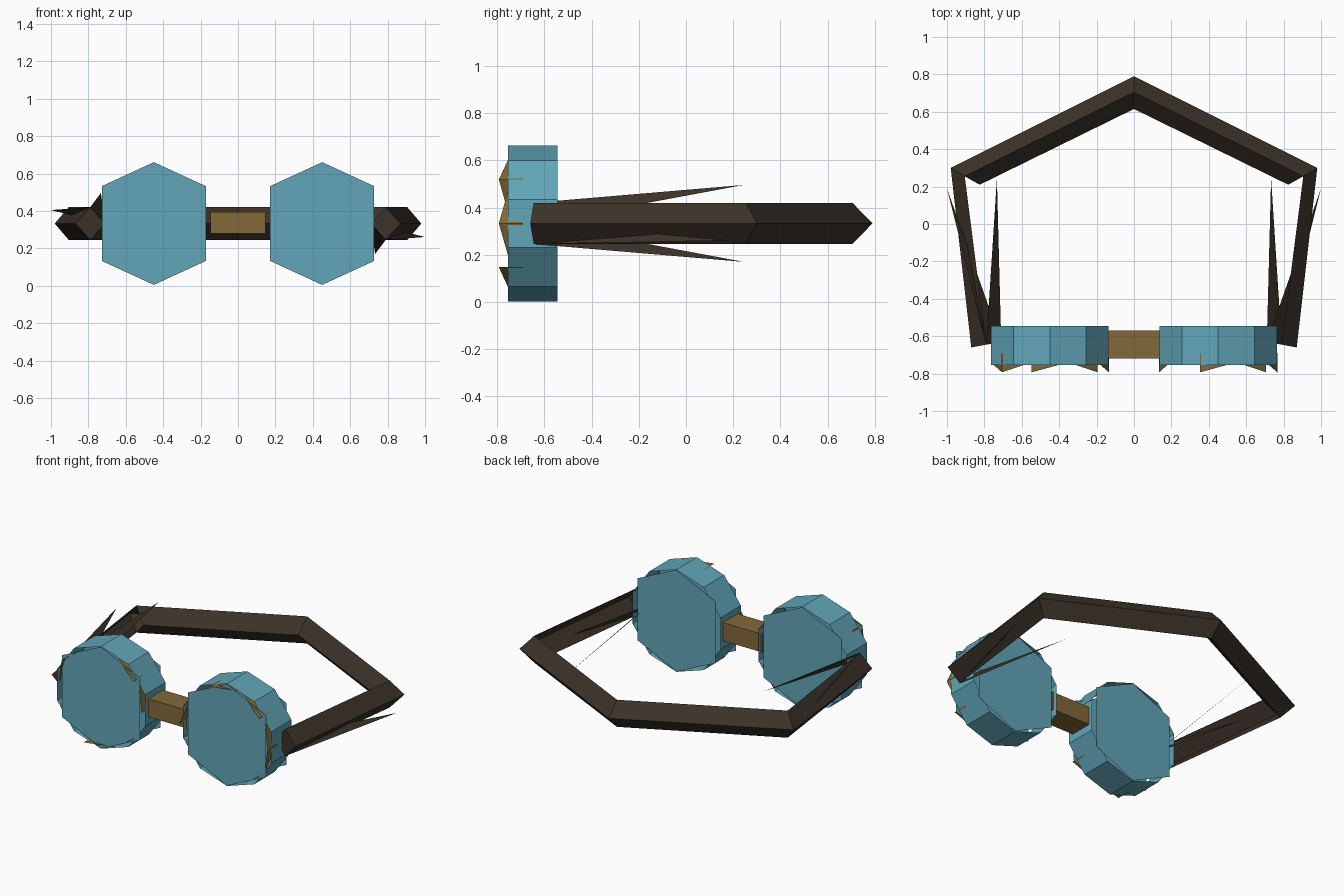
import bpy
from math import sin, cos, radians

if "Cube" in bpy.data.objects:
    bpy.data.objects.remove(bpy.data.objects["Cube"])

ZC = 0.333          # height of the centre line
LENS_X, LENS_R = 0.45, 0.33
FRONT, BACK = -0.755, -0.545


def material(name, rgb):
    m = bpy.data.materials.new(name)
    m.diffuse_color = (*rgb, 1)
    m.use_nodes = True
    m.node_tree.nodes["Principled BSDF"].inputs["Base Color"].default_value = m.diffuse_color
    return m


BLUE = material("blue_glass", (0.12, 0.38, 0.48))
BRASS = material("brass", (0.23, 0.14, 0.04))
LEATHER = material("dark_leather", (0.045, 0.032, 0.022))


def make(name, verts, faces, mat):
    me = bpy.data.meshes.new(name)
    me.from_pydata(verts, [], faces)
    me.materials.append(mat)
    ob = bpy.data.objects.new(name, me)
    bpy.context.collection.objects.link(ob)
    return ob


def ring_point(cx, r, deg, y):
    return (cx + r * cos(radians(deg)), y, ZC + r * sin(radians(deg)))


# Brass chips showing past the rim: (apex angle, direction of slope)
chips = {
    "right": [(36, 1), (0, 1), (0, -1), (-36, -1), (108, -1), (180, -1)],
    "left": [(144, 1), (144, -1), (36, 1), (0, 1), (-36, -1), (-108, 1)],
}

hexagon = [(0, 0.328), (-0.278, 0.2), (-0.278, -0.2),
           (0, -0.328), (0.278, -0.2), (0.278, 0.2)]

for side, s in (("left", -1), ("right", 1)):
    cx = s * LENS_X
    # Ten-sided open rim
    n = 10
    verts = [ring_point(cx, LENS_R, 18 + 36 * i, y) for y in (FRONT, BACK) for i in range(n)]
    faces = [(i, (i + 1) % n, n + (i + 1) % n, n + i) for i in range(n)]
    make(side + "_rim", verts, faces, BLUE)

    # Six-sided glass panes at the front and back of the rim
    for label, y in (("front", FRONT), ("back", BACK)):
        order = hexagon[::-1] if label == "front" else hexagon
        make(f"{side}_{label}_glass", [(cx + x, y, ZC + z) for x, z in order],
             [tuple(range(6))], BLUE)

    # Jagged brass edge
    verts, faces = [], []
    for deg, d in chips[side]:
        k = len(verts)
        verts += [ring_point(cx, 0.316, deg, -0.793),
                  ring_point(cx, 0.316, deg, -0.69),
                  ring_point(cx, 0.316, deg + 36 * d, -0.74)]
        faces.append((k, k + 1, k + 2) if d < 0 else (k, k + 2, k + 1))
    make(side + "_brass_edge", verts, faces, BRASS)

# Bridge between the lenses
bpy.ops.mesh.primitive_cube_add(size=1, location=(0, -0.645, 0.337))
bridge = bpy.context.object
bridge.name = "bridge"
bridge.scale = (0.295, 0.15, 0.117)
bridge.data.materials.append(BRASS)


# Strap: diamond cross-sections given by outer, middle and inner points
def section(s, outer, mid, inner):
    h = 0.0875
    return [(s * outer[0], outer[1], ZC), (s * mid[0], mid[1], ZC + h),
            (s * inner[0], inner[1], ZC), (s * mid[0], mid[1], ZC - h)]


def corner(s):
    return section(s, (0.98, 0.30), (0.905, 0.255), (0.825, 0.21))


apex = section(1, (0, 0.79), (0, 0.705), (0, 0.615))
quads = [(i, (i + 1) % 4, 4 + (i + 1) % 4, 4 + i) for i in range(4)]
flipped = [q[::-1] for q in quads]

for side, s in (("left", -1), ("right", 1)):
    # Back half of the strap
    make(side + "_strap_back", corner(s) + apex, quads if s > 0 else flipped, LEATHER)

    # Side arm: outer faces and front end
    end = section(s, (0.87, -0.66), (0.79, -0.645), (0.71, -0.63))
    faces = [(0, 1, 5, 4), (3, 0, 4, 7), (3, 2, 1, 0)]
    if s < 0:
        faces = [f[::-1] for f in faces]
    make(side + "_strap_arm", end + corner(s), faces, LEATHER)

    # Long thin slivers on the inside of the arm (up on the left, down on the right)
    up = -s
    tips = [(s * 0.733, 0.245, ZC + up * 0.163), (s * 1.0, 0.19, ZC + up * 0.072)]
    edge = end[1] if up > 0 else end[3]
    make(side + "_strap_slivers", [end[2], edge] + tips, [(0, 1, 2), (1, 0, 3)], LEATHER)
